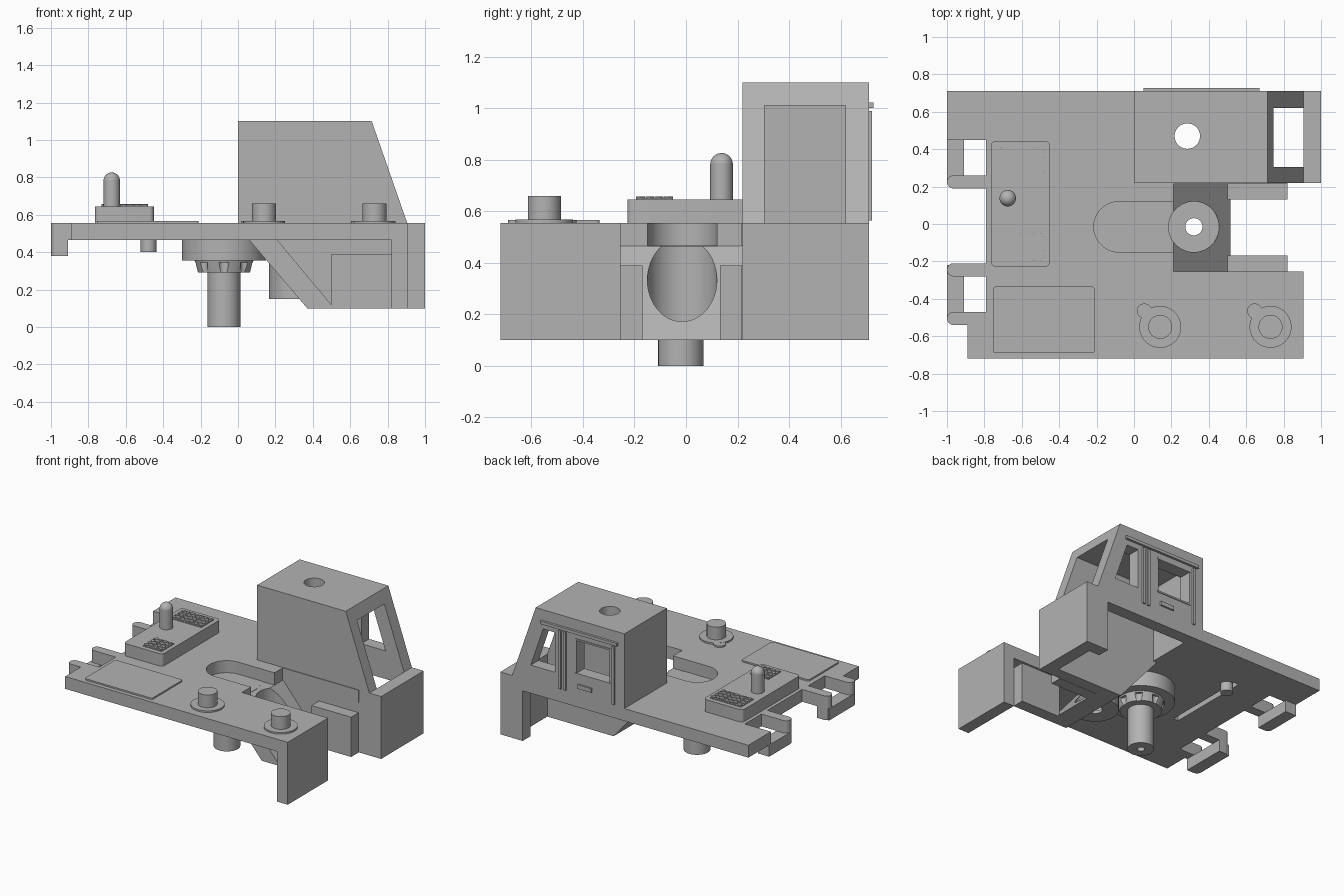
import bpy, bmesh, math
from mathutils import Matrix

old = bpy.data.objects.get("Cube")
if old:
    bpy.data.objects.remove(old, do_unlink=True)

grey = bpy.data.materials.new("plain grey")
grey.use_nodes = True
GREY = (0.45, 0.45, 0.45, 1)
grey.diffuse_color = GREY
grey.node_tree.nodes["Principled BSDF"].inputs["Base Color"].default_value = GREY


def finish(name, bm):
    bmesh.ops.recalc_face_normals(bm, faces=bm.faces)
    mesh = bpy.data.meshes.new(name)
    bm.to_mesh(mesh)
    bm.free()
    mesh.materials.append(grey)
    obj = bpy.data.objects.new(name, mesh)
    bpy.context.collection.objects.link(obj)
    return obj


def prism(name, pts, lo, hi, axis="z"):
    """Extrude an outline: (x, y) along z, or (x, z) along y."""
    bm = bmesh.new()
    place = (lambda a, b, c: (a, b, c)) if axis == "z" else (lambda a, b, c: (a, c, b))
    face = bm.faces.new([bm.verts.new(place(a, b, lo)) for a, b in pts])
    new = bmesh.ops.extrude_face_region(bm, geom=[face])["geom"]
    shift = place(0, 0, hi - lo)
    bmesh.ops.translate(bm, vec=shift, verts=[v for v in new if isinstance(v, bmesh.types.BMVert)])
    return finish(name, bm)


def box(name, x0, x1, y0, y1, z0, z1):
    return prism(name, [(x0, y0), (x1, y0), (x1, y1), (x0, y1)], z0, z1)


def cyl(name, x, y, r, z0, z1, sides=40, top=None):
    bm = bmesh.new()
    bmesh.ops.create_cone(bm, cap_ends=True, segments=sides, radius1=r,
                          radius2=r if top is None else top, depth=z1 - z0,
                          matrix=Matrix.Translation((x, y, (z0 + z1) / 2)))
    return finish(name, bm)


def arc(x, y, r, a0, a1, n=12):
    return [(x + r * math.cos(math.radians(a0 + (a1 - a0) * i / n)),
             y + r * math.sin(math.radians(a0 + (a1 - a0) * i / n))) for i in range(n + 1)]


def boolean(obj, *tools, op="DIFFERENCE"):
    for tool in tools:
        mod = obj.modifiers.new("cut", "BOOLEAN")
        mod.operation, mod.solver, mod.object = op, "EXACT", tool
        deps = bpy.context.evaluated_depsgraph_get()
        mesh = bpy.data.meshes.new_from_object(obj.evaluated_get(deps))
        obj.modifiers.clear()
        obj.data = mesh
        bpy.data.objects.remove(tool, do_unlink=True)
    return obj


FLOOR, DECK, LOW = 0.465, 0.555, 0.10
CY = -0.015

# Deck plate with its notched outline and the long slot
deck = prism("deck", [(-1, 0.71), (-1, 0.45), (-0.79, 0.45), (-0.79, -0.54), (-0.89, -0.54),
                      (-0.89, -0.72), (0.905, -0.72), (0.905, -0.255), (0.21, -0.255),
                      (0.21, 0.22), (0.82, 0.22), (0.82, 0.71)], FLOOR, DECK)
slot = prism("slot_cutter", arc(-0.08, CY, 0.135, 90, 270, 20) + [(0.4, CY - 0.135), (0.4, CY + 0.135)], 0.4, 0.7)
boolean(deck, slot, box("recess_cutter", -0.54, -0.5, -0.19, 0.43, 0.4, 0.52),
        box("cab_opening_cutter", 0.09, 0.95, 0.305, 0.62, 0.3, 0.7))

# Hanging brackets on the rear edge
for name, y0, y1 in (("left_bracket", 0.19, 0.45), ("right_bracket", -0.54, -0.21)):
    box(name + "_bar", -1, -0.91, y0 + 0.035, y1 - 0.01, 0.38, FLOOR)
    for y in ([y0 + 0.035] if y0 > 0 else [y0 + 0.035, y1 - 0.035]):
        prism(name + "_arm", [(-0.785, y - 0.035), (-0.785, y + 0.035)] + arc(-0.965, y, 0.035, 90, 270), FLOOR, DECK)
        prism(name + "_post", [(-0.91, y - 0.035), (-0.91, y + 0.035)] + arc(-0.965, y, 0.035, 90, 270), 0.38, FLOOR)
box("left_bracket_end", -1, -0.91, 0.43, 0.47, 0.38, FLOOR)

# Cab shell, open underneath, with front, door and quarter windows
cab = prism("cab", [(0, DECK), (0, 1.1), (0.715, 1.1), (0.905, DECK)], 0.22, 0.71, "y")
boolean(cab, box("cavity_cutter", 0.09, 0.95, 0.305, 0.62, 0.3, 1.01),
        cyl("roof_hole_cutter", 0.285, 0.47, 0.068, 0.9, 1.2),
        box("door_window_cutter", 0.12, 0.385, 0.6, 0.8, 0.71, 0.95),
        prism("quarter_window_cutter", [(0.56, 0.96), (0.655, 0.96), (0.755, 0.67), (0.56, 0.67)], 0.6, 0.8, "y"))

# Door trim on the cab side
box("door_top_rail", 0.05, 0.67, 0.705, 0.727, 1.0, 1.022)
for x in (0.085, 0.475, 0.515):
    box("door_rail", x - 0.01, x + 0.01, 0.705, 0.722, 0.565, 0.99)
for z in (0.70, 0.95):
    box("window_trim", 0.11, 0.395, 0.705, 0.715, z, z + 0.012)
box("door_handle", 0.26, 0.37, 0.705, 0.722, 0.605, 0.635)

# Front blocks below the deck
block = box("left_front_block", 0.82, 1, 0.22, 0.71, LOW, DECK)
boolean(block, box("block_cutter", 0.7, 0.905, 0.305, 0.62, 0, 0.7))
box("right_front_block", 0.82, 0.905, -0.72, -0.255, LOW, FLOOR)
prism("cab_lower_wall", [(0.06, FLOOR), (0.37, LOW), (0.82, LOW), (0.82, FLOOR)], 0.22, 0.305, "y")
box("cab_sill", 0.21, 0.82, 0.215, 0.225, FLOOR, DECK)
for y in (-0.2125, 0.175):
    box("side_fin", 0.5, 0.82, y - 0.043, y + 0.043, LOW, 0.39)

# Sloped slab with the round cup sunk into it
slab = prism("sloped_slab", [(0.06, FLOOR), (0.37, LOW), (0.515, LOW), (0.21, FLOOR)], -0.255, 0.22, "y")
boolean(slab, cyl("cup", 0.32, CY, 0.155, 0.15, 0.46, 48), op="UNION")
boolean(slab, prism("slope_cutter", [(0.21, FLOOR), (0.515, LOW), (0.9, LOW), (0.9, 0.7), (0.21, 0.7)], -0.4, 0.4, "y"),
        cyl("cup_cutter", 0.32, CY, 0.135, 0.17, 0.8, 48),
        cyl("cup_hole_cutter", 0.32, CY, 0.046, 0, 0.4))

# Swivel: disc, crown nut and shaft
PX, PY = -0.075, -0.02
cyl("swivel_disc", PX, PY, 0.225, 0.355, FLOOR + 0.002, 48)
nut = cyl("crown_nut", PX, PY, 0.14, 0.29, 0.355, 40, 0.157)
for i in range(8):
    a = math.radians(45 * i)
    boolean(nut, cyl("notch_cutter", PX + 0.165 * math.cos(a), PY + 0.165 * math.sin(a), 0.03, 0.2, 0.345, 16))
shaft = cyl("shaft", PX, PY, 0.088, 0, 0.36)
boolean(shaft, cyl("shaft_hole_cutter", PX, PY, 0.025, -0.1, 0.1))
cyl("under_peg", -0.478, 0.38, 0.042, 0.40, 0.47)

# Studs with eared washers
for x in (0.14, 0.73):
    cyl("washer", x, -0.55, 0.112, DECK, 0.567, 48)
    cyl("washer_ear", x - 0.085, -0.465, 0.04, DECK, 0.566, 24)
    cyl("stud", x, -0.55, 0.064, DECK, 0.66)

# Hatch cover and control box, both with rounded corners
for name, x0, x1, y0, y1, r, top in (("hatch_cover", -0.755, -0.21, -0.69, -0.335, 0.015, 0.566),
                                     ("control_box", -0.765, -0.45, -0.228, 0.443, 0.025, 0.645)):
    prism(name, arc(x1 - r, y1 - r, r, 0, 90, 5) + arc(x0 + r, y1 - r, r, 90, 180, 5)
          + arc(x0 + r, y0 + r, r, 180, 270, 5) + arc(x1 - r, y0 + r, r, 270, 360, 5), DECK, top)

# Grating pads: small diamonds over a thin base
for name, x0, x1, y0, y1, nx, ny in (("large_grating", -0.73, -0.48, 0.263, 0.41, 7, 4),
                                     ("small_grating", -0.63, -0.48, -0.195, -0.05, 4, 4)):
    box(name, x0, x1, y0, y1, 0.645, 0.651)
    sx, sy = (x1 - x0) / nx, (y1 - y0) / ny
    for i in range(nx):
        for j in range(ny):
            cyl(name + "_diamond", x0 + (i + 0.5) * sx, y0 + (j + 0.5) * sy, sx * 0.46, 0.65, 0.657, 4)

# Lever with a domed tip
lever = cyl("lever", -0.675, 0.138, 0.044, 0.64, 0.783, 32)
bm = bmesh.new()
bmesh.ops.create_uvsphere(bm, u_segments=32, v_segments=16, radius=0.044,
                          matrix=Matrix.Translation((-0.675, 0.138, 0.782)))
finish("lever_tip", bm)

# Smooth the round parts, keeping edges sharp
for o in bpy.context.view_layer.objects:
    o.select_set(o.type == "MESH" and o.data.materials.get("plain grey") is not None)
bpy.context.view_layer.objects.active = deck
bpy.ops.object.shade_smooth_by_angle(angle=math.radians(30))
